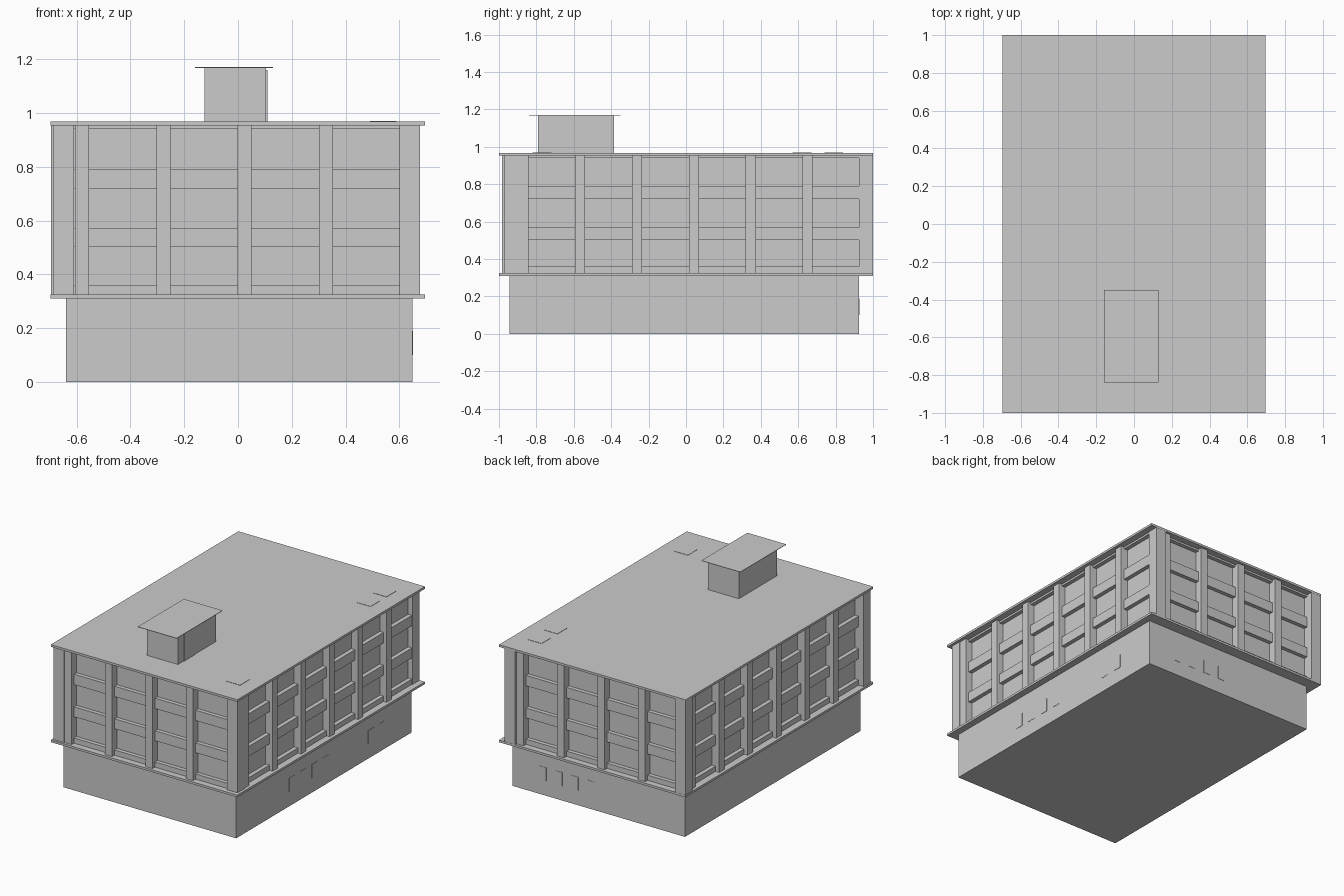
import bpy


def box(name, x0, x1, y0, y1, z0, z1):
    """Axis-aligned box given by its limits."""
    bpy.ops.mesh.primitive_cube_add(size=1, location=((x0 + x1) / 2, (y0 + y1) / 2, (z0 + z1) / 2))
    ob = bpy.context.object
    ob.name = name
    ob.scale = (x1 - x0, y1 - y0, z1 - z0)
    bpy.ops.object.transform_apply(location=False, rotation=False, scale=True)
    return ob


Z0, Z1 = 0.325, 0.953   # storey zone between the two slabs

# Ground floor, overhanging slabs and recessed window wall
box("ground_floor", -0.64, 0.648, -0.945, 0.925, 0, 0.31)
box("lower_slab", -0.697, 0.695, -1, 1, 0.31, Z0)
box("roof_slab", -0.697, 0.695, -1, 1, Z1, 0.968)
box("window_wall", -0.622, 0.622, -0.93, 0.93, Z0, Z1)

# Spandrel bands between the three rows of windows
for i, (a, b) in enumerate([(Z0, 0.36), (0.503, 0.57), (0.72, 0.79), (0.94, Z1)]):
    box(f"spandrel_band_{i}", -0.65, 0.65, -0.957, 0.957, a, b)

# Thin columns on the front and back
for i in range(4):
    x = -0.58 + 0.3025 * i
    box(f"front_column_{i}", x - 0.026, x + 0.026, -0.983, -0.92, Z0, Z1)
    x = 0.55 - 0.3025 * i
    box(f"back_column_{i}", x - 0.026, x + 0.026, 0.92, 0.983, Z0, Z1)

# Thin columns on the right and left
for i in range(6):
    y = -0.87 + 0.304 * i
    box(f"right_column_{i}", 0.61, 0.673, y - 0.027, y + 0.027, Z0, Z1)
    y = 0.89 - 0.304 * i
    box(f"left_column_{i}", -0.677, -0.61, y - 0.027, y + 0.027, Z0, Z1)

# Wide corner columns
for name, x, y in [("front_right", 0.60, -0.972), ("front_left", -0.687, -0.985),
                   ("back_right", 0.577, 0.925), ("back_left", -0.695, 0.925)]:
    box(f"{name}_corner_column", x, x + 0.077, y, y + 0.074, Z0, Z1)

# Rooftop hut with a door and a thin overhanging roof
box("hut", -0.125, 0.105, -0.79, -0.385, 0.968, 1.168)
box("hut_door", 0.10, 0.109, -0.725, -0.613, 0.968, 1.16)
box("hut_roof", -0.16, 0.13, -0.84, -0.35, 1.168, 1.171)

# Shallow roof hatches
for i, y in enumerate([-0.77, 0.62, 0.79]):
    box(f"roof_hatch_{i}", 0.49, 0.59, y - 0.05, y + 0.05, 0.966, 0.97)

# Small windows of the ground floor
for i, y in enumerate([-0.35, -0.23, -0.11, 0.01, 0.49, 0.61]):
    box(f"right_ground_window_{i}", 0.64, 0.65, y - 0.03, y + 0.03, 0.10, 0.19)
for i, x in enumerate([0.42, 0.30, 0.18, 0.06]):
    box(f"back_ground_window_{i}", x - 0.025, x + 0.025, 0.92, 0.927, 0.10, 0.19)
